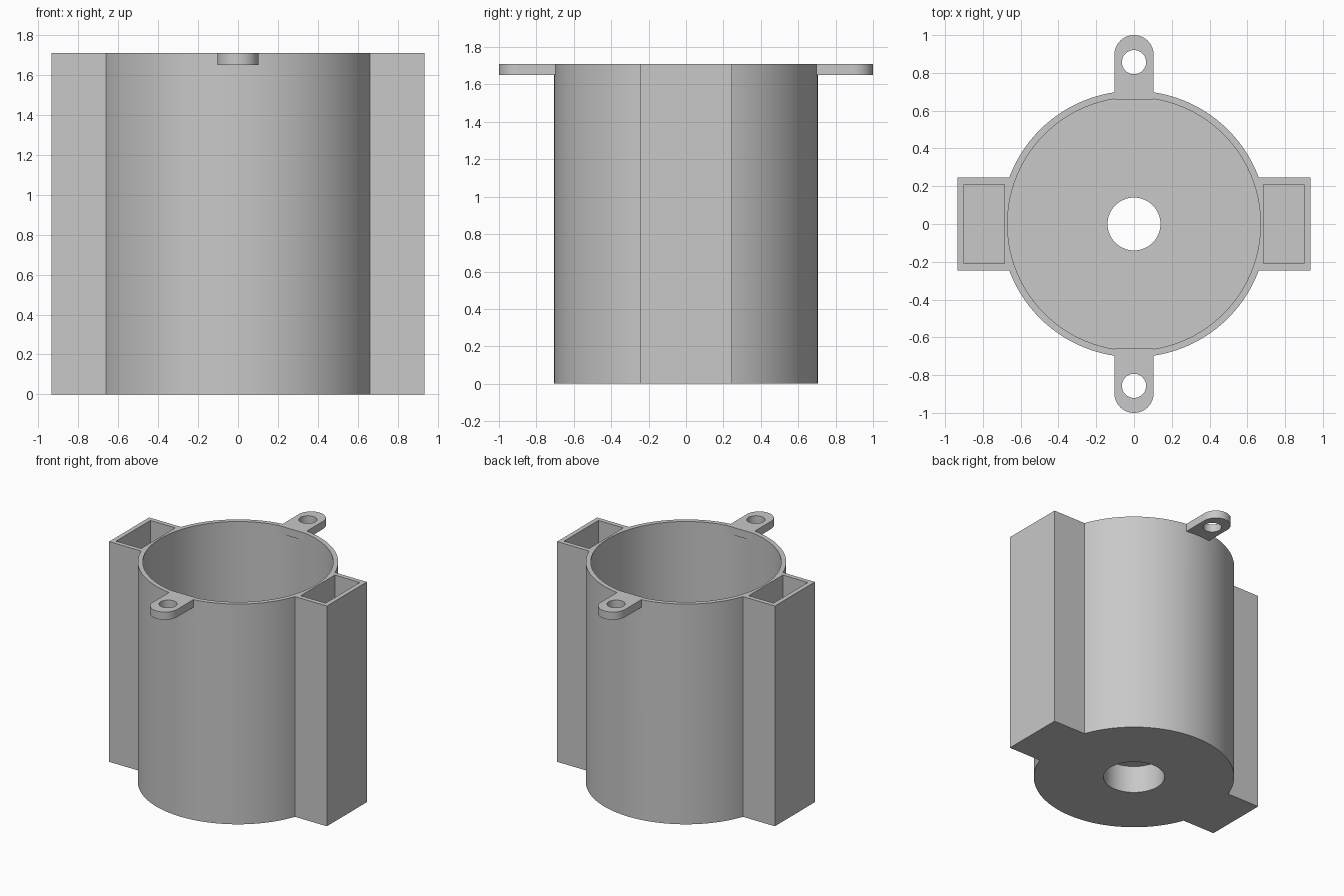
import bpy, bmesh, math

if "Cube" in bpy.data.objects:
    bpy.data.objects.remove(bpy.data.objects["Cube"])

H = 1.71            # overall height
FLOOR = 0.25        # top of the solid base
R_OUT, R_IN = 0.705, 0.67
SEG = 96

grey = bpy.data.materials.new("light grey")
grey.diffuse_color = (0.58, 0.58, 0.58, 1)
grey.use_nodes = True
grey.node_tree.nodes["Principled BSDF"].inputs["Base Color"].default_value = grey.diffuse_color


def prism(name, outline, z0, z1):
    """Extrude a closed XY outline from z0 to z1."""
    bm = bmesh.new()
    base = bm.faces.new([bm.verts.new((x, y, z0)) for x, y in outline])
    top = bmesh.ops.extrude_face_region(bm, geom=[base])["geom"]
    bmesh.ops.translate(bm, vec=(0, 0, z1 - z0),
                        verts=[v for v in top if isinstance(v, bmesh.types.BMVert)])
    bmesh.ops.recalc_face_normals(bm, faces=bm.faces)
    mesh = bpy.data.meshes.new(name)
    bm.to_mesh(mesh)
    bm.free()
    mesh.materials.append(grey)
    obj = bpy.data.objects.new(name, mesh)
    bpy.context.collection.objects.link(obj)
    return obj


def arc(r, cy=0.0, a0=0.0, a1=360.0, n=SEG):
    count = n if a1 - a0 == 360 else n + 1
    return [(r * math.cos(math.radians(a0 + (a1 - a0) * i / n)),
             cy + r * math.sin(math.radians(a0 + (a1 - a0) * i / n))) for i in range(count)]


def rect(x0, x1, y0, y1):
    return [(x0, y0), (x1, y0), (x1, y1), (x0, y1)]


def combine(target, other, operation):
    """Apply a boolean and discard the helper."""
    mod = target.modifiers.new("combine", 'BOOLEAN')
    mod.operation, mod.solver, mod.object = operation, 'EXACT', other
    bpy.context.view_layer.objects.active = target
    bpy.ops.object.modifier_apply(modifier=mod.name)
    bpy.data.objects.remove(other, do_unlink=True)


# Round housing with a rectangular side channel on each side
housing = prism("housing", arc(R_OUT), 0, H)
combine(housing, prism("side_channels", rect(-0.935, 0.935, -0.245, 0.245), 0, H), 'UNION')

# Main bore, side pockets, shaft hole and the wider recess underneath
combine(housing, prism("bore", arc(R_IN), FLOOR, H + 0.1), 'DIFFERENCE')
for s in (-1, 1):
    xs = sorted((s * 0.685, s * 0.90))
    combine(housing, prism("pocket", rect(*xs, -0.21, 0.21), FLOOR, H + 0.1), 'DIFFERENCE')
combine(housing, prism("shaft_hole", arc(0.14, n=64), 0.1, FLOOR + 0.1), 'DIFFERENCE')
combine(housing, prism("base_recess", arc(0.215, n=64), -0.1, 0.21), 'DIFFERENCE')

# Rounded screw tabs at front and back, flush with the rim
for s in (-1, 1):
    outline = [(-0.104, 0.66), (0.104, 0.66)] + arc(0.104, 0.896, 0, 180, 32)
    tab = prism("screw_tab", [(s * x, s * y) for x, y in outline], H - 0.06, H)
    combine(tab, prism("screw_hole", arc(0.064, s * 0.857, n=48), H - 0.2, H + 0.1), 'DIFFERENCE')
    combine(housing, tab, 'UNION')

# Smooth the round walls, keep the rims crisp
bpy.ops.object.select_all(action='DESELECT')
housing.select_set(True)
bpy.context.view_layer.objects.active = housing
bpy.ops.object.shade_smooth_by_angle(angle=math.radians(20))
